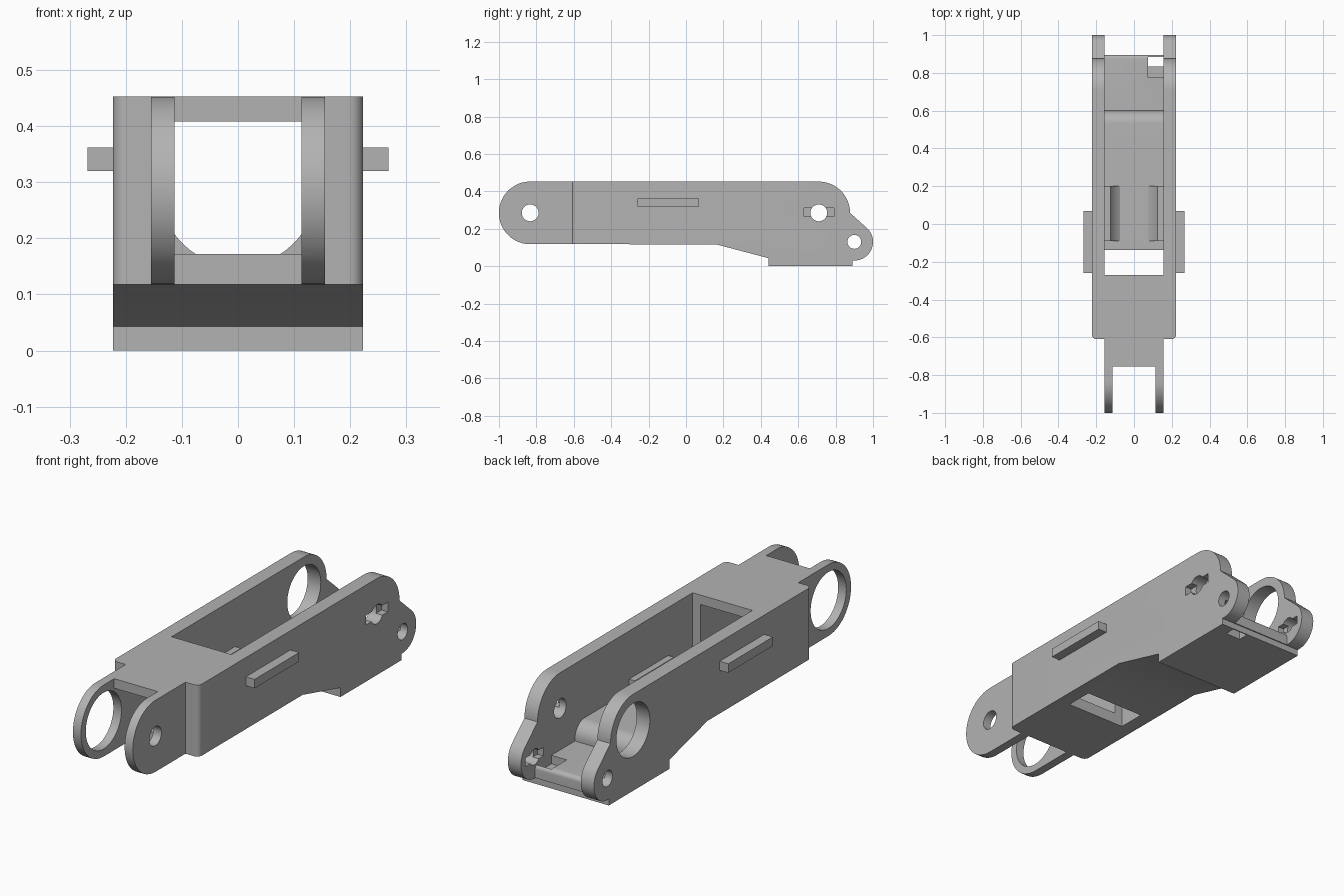
import bpy, bmesh
from math import cos, sin, radians
from mathutils import Vector

cube = bpy.data.objects.get("Cube")
if cube:
    bpy.data.objects.remove(cube, do_unlink=True)

grey = bpy.data.materials.new("plain grey")
grey.use_nodes = True
colour = (0.45, 0.45, 0.45, 1)
grey.diffuse_color = colour
grey.node_tree.nodes["Principled BSDF"].inputs["Base Color"].default_value = colour


def arc(cu, cv, r, start, end, steps=24):
    angles = [radians(start + (end - start) * i / steps) for i in range(steps + 1)]
    return [(cu + r * cos(a), cv + r * sin(a)) for a in angles]


def rect(u0, u1, v0, v1):
    return [(u0, v0), (u1, v0), (u1, v1), (u0, v1)]


def circle(cu, cv, r):
    return arc(cu, cv, r, 0, 360, 48)[:-1]


def prism(name, points, lo, hi, axis="x"):
    """Extrude a flat outline along x (yz outline), y (xz) or z (xy)."""
    place = {"x": lambda u, v, w: (w, u, v),
             "y": lambda u, v, w: (u, w, v),
             "z": lambda u, v, w: (u, v, w)}[axis]
    bm = bmesh.new()
    face = bm.faces.new([bm.verts.new(place(u, v, lo)) for u, v in points])
    new = bmesh.ops.extrude_face_region(bm, geom=[face])["geom"]
    shift = Vector(place(0, 0, hi - lo))
    bmesh.ops.translate(bm, vec=shift,
                        verts=[g for g in new if isinstance(g, bmesh.types.BMVert)])
    bmesh.ops.recalc_face_normals(bm, faces=bm.faces)
    mesh = bpy.data.meshes.new(name)
    bm.to_mesh(mesh)
    bm.free()
    mesh.materials.append(grey)
    obj = bpy.data.objects.new(name, mesh)
    bpy.context.collection.objects.link(obj)
    return obj


def activate(obj):
    bpy.ops.object.select_all(action="DESELECT")
    obj.select_set(True)
    bpy.context.view_layer.objects.active = obj


def cut(obj, points, lo, hi, axis="x"):
    cutter = prism("cutter", points, lo, hi, axis)
    cutter.hide_render = True
    mod = obj.modifiers.new("cut", "BOOLEAN")
    mod.operation = "DIFFERENCE"
    mod.solver = "EXACT"
    mod.object = cutter
    activate(obj)
    bpy.ops.object.modifier_apply(modifier=mod.name)
    bpy.data.objects.remove(cutter, do_unlink=True)


half, inner, ear = 0.223, 0.155, 0.113
top, bottom, floor, shoulder = 0.452, 0.117, 0.172, -0.61
axle_z = 0.285
front_y, rear_y, pin_y, pin_z = -0.833, 0.71, 0.9, 0.13

# Arm: the whole side outline, full width
outline = (arc(front_y, axle_z, 0.1675, 270, 90)
           + arc(rear_y, axle_z, 0.167, 90, 0)
           + arc(pin_y, pin_z, 0.1, 48, -90)
           + [(0.89, 0.03), (0.89, 0), (0.44, 0), (0.44, 0.043), (0.16, bottom)])
arm = prism("link_arm", outline, -half, half)

# Narrow front ears with rounded shoulders
r = 0.025
for s in (-1, 1):
    side = ([(inner, -1.1), (inner, shoulder)]
            + arc(half - r, shoulder + r, r, -90, 0, 8)
            + [(0.3, shoulder + r), (0.3, -1.1)])
    cut(arm, [(s * x, y) for x, y in side], -0.1, 0.6, "z")

# Open channel behind the deck, with a rounded step down to the rear floor
channel = ([(-0.27, 0.6), (-0.27, floor)]
           + arc(0.53, 0.102, 0.07, 90, 0, 10)
           + [(0.6, 0.09)] + arc(0.875, 0.07, 0.02, 90, 0, 6)
           + [(0.895, -0.1), (1.1, -0.1), (1.1, 0.6)])
cut(arm, channel, -inner, inner)

# Tunnel under the deck, and the gap between the ears
cut(arm, rect(-1.1, -0.2, floor, 0.408), -ear, ear)
cut(arm, rect(-1.1, shoulder, 0, 0.408), -ear, ear)
cut(arm, rect(-1.1, -0.755, 0, 0.6), -ear, ear)

# Floor window, latch pocket and latch hole
cut(arm, rect(-inner, inner, -0.27, -0.137), 0, 0.3, "z")
cut(arm, rect(0.075, inner, 0.775, 0.84), 0.05, 0.2, "z")
cut(arm, rect(0.075, inner, 0.835, 0.885), -0.1, 0.2, "z")

# Axle holes: large on one side, small on the other
cut(arm, circle(front_y, axle_z, 0.132), -0.3, 0)
cut(arm, circle(front_y, axle_z, 0.045), 0, 0.3)
cut(arm, circle(rear_y, axle_z, 0.124), -0.3, 0)
cut(arm, circle(rear_y, axle_z, 0.045), 0, 0.3)
cut(arm, rect(rear_y - 0.08, rear_y + 0.08, 0.265, 0.31), 0.19, 0.3)

# Rear pin holes with keyed pockets on the inner faces
cut(arm, circle(pin_y, pin_z, 0.037), -0.3, 0.3)
cut(arm, rect(pin_y - 0.065, pin_y + 0.065, pin_z - 0.02, pin_z + 0.02), -0.185, 0.185)

activate(arm)
bpy.ops.object.shade_smooth_by_angle(angle=radians(30))

# Guide rails outside and curved cradle pads inside
for s, word in ((1, "left"), (-1, "right")):
    prism(word + "_guide_rail", rect(-0.26, 0.07, 0.32, 0.362),
          min(s * 0.215, s * 0.268), max(s * 0.215, s * 0.268))
    pad = ([(0.16, 0.165), (0.075, 0.165)]
           + arc(0, 0.29, 0.14, -57.6, -26.8, 10) + [(0.16, 0.227)])
    cradle = prism(word + "_cradle_pad", [(s * x, z) for x, z in pad], -0.09, 0.2, "y")
    activate(cradle)
    bpy.ops.object.shade_smooth_by_angle(angle=radians(30))
